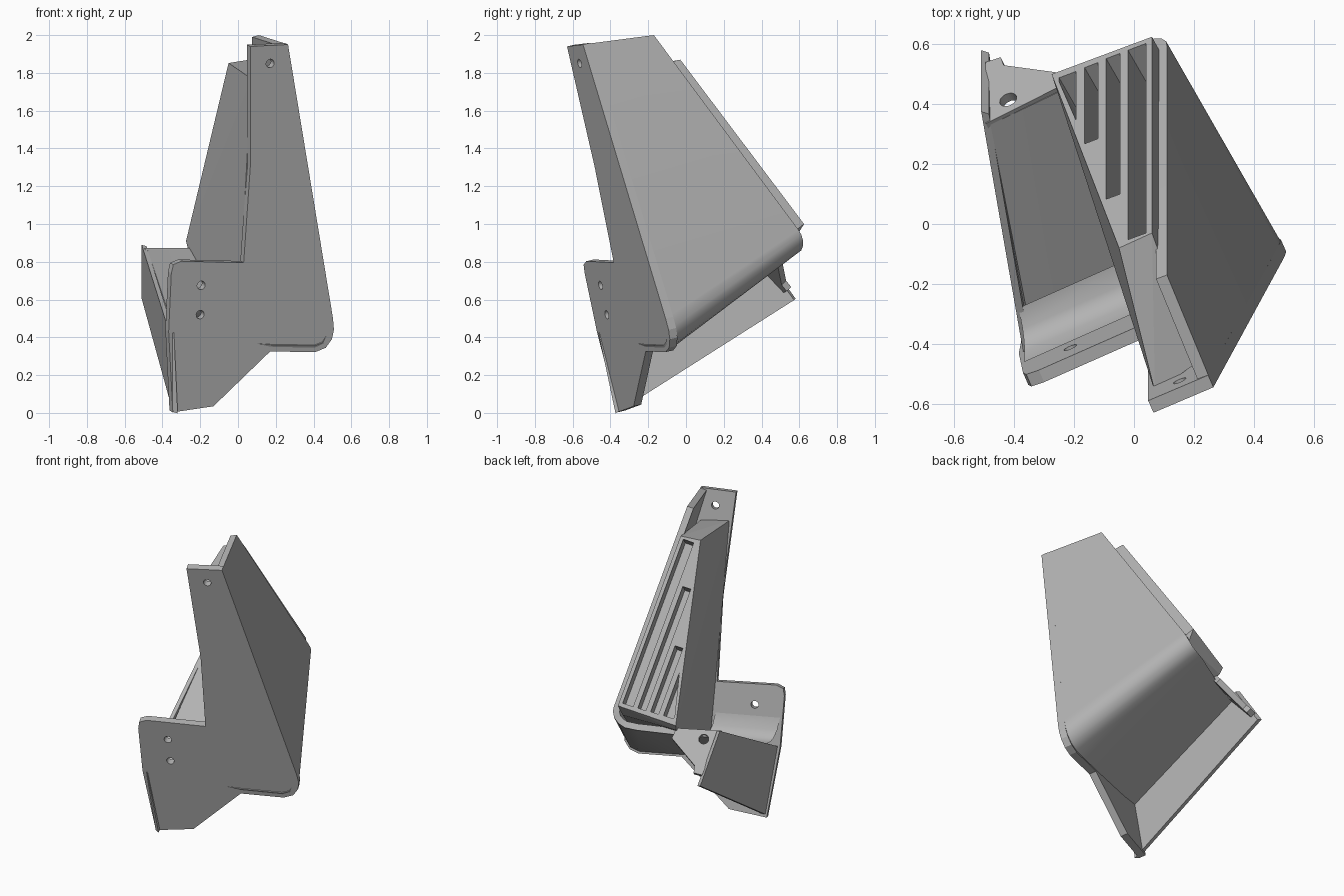
import bpy, bmesh, math
from mathutils import Vector

if "Cube" in bpy.data.objects:
    bpy.data.objects.remove(bpy.data.objects["Cube"], do_unlink=True)

grey = bpy.data.materials.new("matte grey")
grey.use_nodes = True
grey.diffuse_color = (0.45, 0.45, 0.45, 1)
grey.node_tree.nodes["Principled BSDF"].inputs["Base Color"].default_value = (0.45, 0.45, 0.45, 1)

FRONT_AXIS = Vector((-0.391, 0.897, 0.206)).normalized()
REAR_AXIS = Vector((-0.34, 0.68, 0.65)).normalized()
GRILLE_AXIS = Vector((-0.764, 1.328, 1)).normalized()


# Points on the three main planes
def on_front(x, z):
    return Vector((x, -0.63 + 0.436 * (x - 0.065) - 0.2297 * (z - 1.94), z))


def on_grille(x, y):
    return Vector((x, y, 1 + 0.764 * (x - 0.06) - 1.328 * (y - 0.625)))


def on_rear(x, y):
    return Vector((x, y, 0.87 + 0.5225 * (x + 0.49) - 1.045 * (y - 0.34)))


def finish(name, bm, recalc=True):
    if recalc:
        bmesh.ops.recalc_face_normals(bm, faces=bm.faces)
    mesh = bpy.data.meshes.new(name)
    bm.to_mesh(mesh)
    bm.free()
    mesh.materials.append(grey)
    obj = bpy.data.objects.new(name, mesh)
    bpy.context.collection.objects.link(obj)
    return obj


def activate(obj):
    bpy.ops.object.select_all(action='DESELECT')
    obj.select_set(True)
    bpy.context.view_layer.objects.active = obj


# Flat plate from an outline and a thickness vector
def plate(name, points, depth):
    bm = bmesh.new()
    a = [bm.verts.new(p) for p in points]
    b = [bm.verts.new(Vector(p) + depth) for p in points]
    bm.faces.new(a)
    bm.faces.new(b[::-1])
    for i in range(len(a)):
        j = (i + 1) % len(a)
        bm.faces.new((a[j], a[i], b[i], b[j]))
    return finish(name, bm)


# Ruled sheet between two rails
def loft(name, first, second, thickness):
    bm = bmesh.new()
    a = [bm.verts.new(p) for p in first]
    b = [bm.verts.new(p) for p in second]
    for i in range(len(a) - 1):
        bm.faces.new((a[i], a[i + 1], b[i + 1], b[i]))
    obj = finish(name, bm, recalc=False)
    activate(obj)
    if thickness:
        mod = obj.modifiers.new("thickness", 'SOLIDIFY')
        mod.thickness = thickness
        mod.offset = -1
        bpy.ops.object.modifier_apply(modifier=mod.name)
    bpy.ops.object.shade_smooth_by_angle(angle=math.radians(35))
    return obj


def cut(obj, cutter):
    cutter.hide_render = True
    activate(obj)
    mod = obj.modifiers.new("cut", 'BOOLEAN')
    mod.operation = 'DIFFERENCE'
    mod.solver = 'EXACT'
    mod.object = cutter
    bpy.ops.object.modifier_apply(modifier=mod.name)
    bpy.data.objects.remove(cutter, do_unlink=True)


def drill(obj, centre, axis, radius):
    side = axis.cross(Vector((0, 0, 1))).normalized()
    up = axis.cross(side)
    ring = [centre - axis * 0.1 + (side * math.cos(t) + up * math.sin(t)) * radius
            for t in (math.tau * i / 24 for i in range(24))]
    cut(obj, plate("hole_cutter", ring, axis * 0.2))


# Rounded lower corner shared by the front plate and the bent shell
corner = [(0.503, 0.50), (0.508, 0.44), (0.497, 0.39), (0.465, 0.345), (0.41, 0.322)]

# Front plate with mounting tab
outline = [(0.065, 1.94), (0.265, 1.95)] + corner + [
    (0.17, 0.325), (-0.13, 0.035), (-0.345, 0.003), (-0.367, 0.43), (-0.353, 0.74),
    (-0.342, 0.785), (-0.3, 0.803), (0.03, 0.795), (0.065, 1.3)]
front_plate = plate("front_plate", [on_front(*p) for p in outline], FRONT_AXIS * 0.045)
for x, z in [(-0.195, 0.675), (-0.2, 0.52), (0.17, 1.85)]:
    drill(front_plate, on_front(x, z), FRONT_AXIS, 0.023)

# Side wall bending round into the sloping floor
shift = FRONT_AXIS * 0.01
front_rail = [on_front(x, z) + shift for x, z in [(0.265, 1.95)] + corner + [(0.17, 0.325)]]
front_rail += [Vector((-0.2, -0.35, 0.36)), Vector((-0.34, -0.42, 0.38))]
back_rail = [(0.11, -0.17, 2.0), (0.11, 0.595, 0.97), (0.107, 0.61, 0.945), (0.09, 0.62, 0.91),
             (0.06, 0.618, 0.88), (0.02, 0.61, 0.86), (-0.05, 0.58, 0.85),
             (-0.26, 0.46, 0.83), (-0.49, 0.35, 0.83)]
loft("bent_shell", front_rail, back_rail, 0.04)

# Concave fillet between the tab and the floor
left_curve = [Vector(p) for p in [(-0.365, -0.46, 0.62), (-0.365, -0.43, 0.55),
                                  (-0.367, -0.39, 0.515), (-0.372, -0.35, 0.505),
                                  (-0.385, -0.28, 0.52)]]
loft("floor_fillet", left_curve, [p + Vector((0.36, 0.16, 0)) for p in left_curve], 0)

# Outer side wall beneath the floor
plate("outer_wall", [(-0.345, -0.365, 0.005), (-0.365, -0.455, 0.43),
                     (-0.51, 0.375, 0.89), (-0.51, 0.58, 0.605)], Vector((0.026, -0.008, -0.008)))

# Rear lug with its hole
lug = [(-0.495, 0.335), (-0.25, 0.458), (-0.25, 0.505), (-0.435, 0.53), (-0.445, 0.557), (-0.495, 0.54)]
rear_lug = plate("rear_lug", [on_rear(*p) for p in lug], REAR_AXIS * -0.035)
drill(rear_lug, on_rear(-0.42, 0.415), REAR_AXIS, 0.03)

# Core of the arm with the sloping rear grille
core = [on_grille(-0.275, 0.5), on_grille(-0.05, -0.08), on_grille(0.06, -0.03), on_grille(0.06, 0.625),
        (0, -0.25, 0.45), (0.07, -0.56, 1.77), (0.215, -0.46, 1.77), (0.45, -0.1, 0.45),
        (0.085, -0.18, 1.83), (0.06, 0.575, 0.92), (-0.265, 0.48, 0.87)]
bm = bmesh.new()
for p in core:
    bm.verts.new(p)
hull = bmesh.ops.convex_hull(bm, input=bm.verts)
loose = [v for v in bm.verts if not v.link_faces]
bmesh.ops.delete(bm, geom=loose, context='VERTS')
bmesh.ops.dissolve_limit(bm, angle_limit=0.01, verts=bm.verts, edges=bm.edges)
arm_core = finish("arm_core", bm)

# Slots: left x, right x, low y, high-end y at left and right
for x0, x1, low, top0, top1 in [(-0.25, -0.193, 0.488, 0.475, 0.345), (-0.165, -0.12, 0.522, 0.268, 0.285),
                                (-0.093, -0.047, 0.552, 0.083, 0.1), (-0.02, 0.04, 0.58, -0.052, -0.03)]:
    quad = [(x0, low), (x1, low + 0.38 * (x1 - x0)), (x1, top1), (x0, top0)]
    start = [on_grille(*p) + GRILLE_AXIS * 0.03 for p in quad]
    cut(arm_core, plate("slot_cutter", start, GRILLE_AXIS * -0.19))
